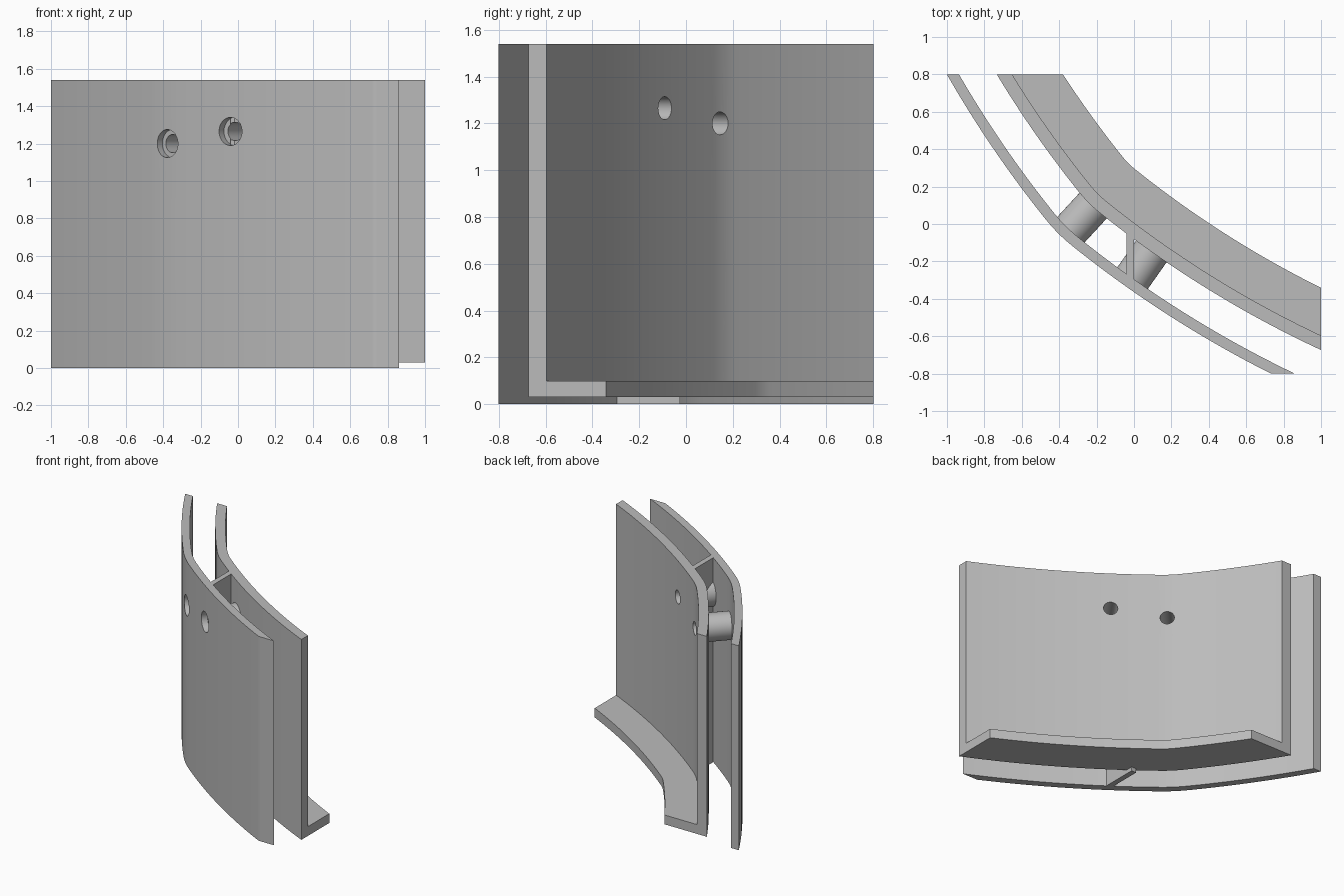
import bpy, bmesh, math
from mathutils import Vector, Matrix

if "Cube" in bpy.data.objects:
    bpy.data.objects.remove(bpy.data.objects["Cube"], do_unlink=True)

grey = bpy.data.materials.new("plain grey")
grey.use_nodes = True
GREY = (0.5, 0.5, 0.5, 1)
grey.diffuse_color = GREY
grey.node_tree.nodes["Principled BSDF"].inputs["Base Color"].default_value = GREY

TOP, LIFT, LEDGE = 1.54, 0.03, 0.10
CORNER_HALF, CORNER_R, SIDE_R = 0.1, 0.92, 6.0
STEP = 0.025


def finish(name, bm):
    bmesh.ops.recalc_face_normals(bm, faces=bm.faces)
    mesh = bpy.data.meshes.new(name)
    bm.to_mesh(mesh)
    bm.free()
    mesh.materials.append(grey)
    obj = bpy.data.objects.new(name, mesh)
    bpy.context.collection.objects.link(obj)
    return obj


# Guide line: a tight bend with a gentle arc on either side
def walk(sign, length):
    p, heading, out = Vector((-0.405, -0.05)), math.radians(-45), []
    for i in range(round(length / STEP)):
        radius = CORNER_R if i * STEP < CORNER_HALF else SIDE_R
        turn = sign * STEP / radius
        mid = heading + turn / 2
        p = p + sign * STEP * Vector((math.cos(mid), math.sin(mid)))
        heading += turn
        out.append((p, heading))
    return out


guide = walk(-1, 1.3)[::-1] + [(Vector((-0.405, -0.05)), math.radians(-45))] + walk(1, 1.8)


# Curved slab between two offsets of the guide, trimmed to the block limits
def slab(name, near, far, bottom, top):
    bm = bmesh.new()
    rows = []
    for p, a in guide:
        n = Vector((-math.sin(a), math.cos(a)))
        rows.append([bm.verts.new((*(p + n * d), bottom)) for d in (near, far)])
    for (a, b), (c, d) in zip(rows, rows[1:]):
        bm.faces.new((a, c, d, b))
    for co, no in (((0, 0.8, 0), (0, 1, 0)), ((0, -0.8, 0), (0, -1, 0)), ((1, 0, 0), (1, 0, 0))):
        geom = bm.verts[:] + bm.edges[:] + bm.faces[:]
        bmesh.ops.bisect_plane(bm, geom=geom, plane_co=co, plane_no=no, clear_outer=True)
    ext = bmesh.ops.extrude_face_region(bm, geom=bm.faces[:])
    verts = [v for v in ext["geom"] if isinstance(v, bmesh.types.BMVert)]
    bmesh.ops.translate(bm, verts=verts, vec=(0, 0, top - bottom))
    return finish(name, bm)


def cylinder(name, start, end, radius):
    axis = end - start
    bm = bmesh.new()
    mat = Matrix.Translation((start + end) / 2) @ axis.to_track_quat('Z', 'Y').to_matrix().to_4x4()
    bmesh.ops.create_cone(bm, cap_ends=True, segments=40, radius1=radius, radius2=radius,
                          depth=axis.length, matrix=mat)
    return finish(name, bm)


def cut(obj, cutter):
    mod = obj.modifiers.new("hole", 'BOOLEAN')
    mod.operation, mod.solver, mod.object = 'DIFFERENCE', 'EXACT', cutter


front_wall = slab("front_wall", 0, 0.056, 0, TOP)
back_wall = slab("back_wall", 0.23, 0.30, LIFT, TOP)
ledge = slab("bottom_ledge", 0.30, 0.53, LIFT, LEDGE)

# Upright rib joining the walls
bm = bmesh.new()
bmesh.ops.create_cube(bm, size=1, matrix=Matrix.Translation((-0.02, -0.16, TOP / 2))
                      @ Matrix.Diagonal((0.04, 0.27, TOP, 1)))
rib = finish("rib", bm)

# Hollow spacer tubes with stepped holes through both walls
parts, cutters = [front_wall, back_wall, ledge, rib], []
holes = (("left", Vector((-0.04, -0.335, 1.265)), Vector((0.14, -0.08, 1.265))),
         ("right", Vector((-0.38, -0.077, 1.2)), Vector((-0.18, 0.14, 1.2))))
for side, a, b in holes:
    d = (b - a).normalized()
    tube = cylinder(side + "_spacer_tube", a + d * 0.047, a + d * 0.26, 0.1)
    bore = cylinder(side + "_bore_cutter", a - d * 0.2, b + d * 0.2, 0.049)
    recess = cylinder(side + "_recess_cutter", a - d * 0.2, a + d * 0.045, 0.075)
    for obj in (tube, front_wall, back_wall):
        cut(obj, bore)
    cut(front_wall, recess)
    if side == "left":
        cut(rib, bore)
    parts.append(tube)
    cutters += [bore, recess]

# Apply the holes, then smooth the curved faces
for obj in parts:
    bpy.ops.object.select_all(action='DESELECT')
    bpy.context.view_layer.objects.active = obj
    obj.select_set(True)
    for mod in list(obj.modifiers):
        bpy.ops.object.modifier_apply(modifier=mod.name)
    bpy.ops.object.shade_smooth_by_angle(angle=math.radians(30))
for obj in cutters:
    bpy.data.objects.remove(obj, do_unlink=True)
